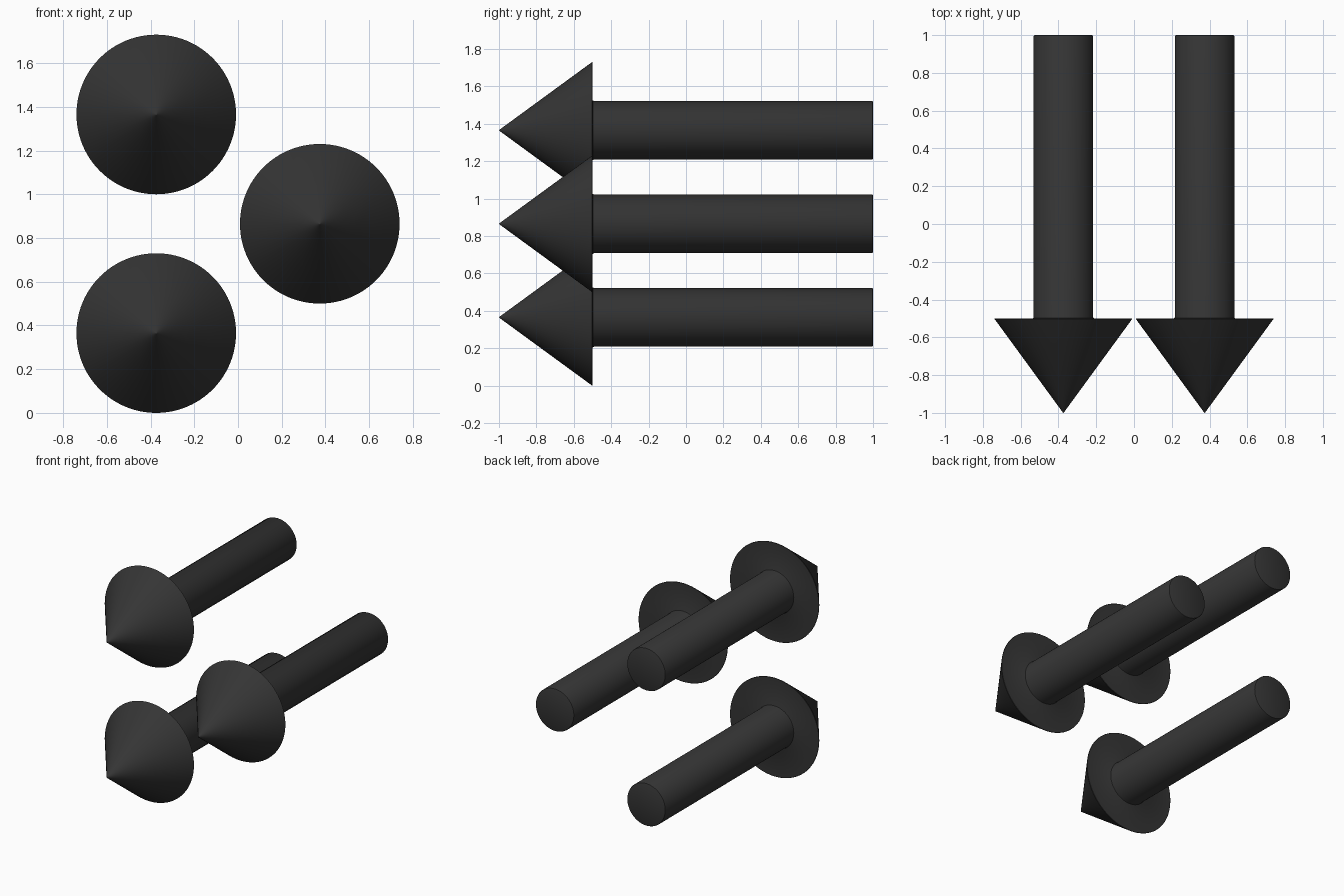
import bpy, bmesh, math

if "Cube" in bpy.data.objects:
    bpy.data.objects.remove(bpy.data.objects["Cube"])

HEAD_R, SHAFT_R, SEGMENTS = 0.365, 0.157, 96

dark = bpy.data.materials.new("dark_finish")
dark.diffuse_color = (0.035, 0.035, 0.035, 1)
dark.use_nodes = True
dark.node_tree.nodes["Principled BSDF"].inputs["Base Color"].default_value = dark.diffuse_color

# Half outline of one arrow as (radius, y), from tip to tail
PROFILE = [
    (0, -1.0), (0.004, -0.996),
    (HEAD_R - 0.003, -0.506), (HEAD_R, -0.502), (HEAD_R - 0.002, -0.5),
    (SHAFT_R + 0.006, -0.5), (SHAFT_R + 0.002, -0.498), (SHAFT_R, -0.492),
    (SHAFT_R, 0.994), (SHAFT_R - 0.002, 0.998), (SHAFT_R - 0.006, 1.0),
    (0, 1.0),
]


def make_arrow(name, x, z):
    """Lathe the outline around the y axis."""
    bm = bmesh.new()
    verts = [bm.verts.new((r, y, 0)) for r, y in PROFILE]
    edges = [bm.edges.new(pair) for pair in zip(verts, verts[1:])]
    bmesh.ops.spin(bm, geom=verts + edges, cent=(0, 0, 0), axis=(0, 1, 0),
                   angle=math.tau, steps=SEGMENTS, use_duplicate=False)
    bmesh.ops.remove_doubles(bm, verts=bm.verts, dist=1e-5)
    bmesh.ops.recalc_face_normals(bm, faces=bm.faces)
    mesh = bpy.data.meshes.new(name)
    bm.to_mesh(mesh)
    bm.free()
    mesh.materials.append(dark)
    obj = bpy.data.objects.new(name, mesh)
    obj.location = (x, 0, z)
    bpy.context.collection.objects.link(obj)
    bpy.context.view_layer.objects.active = obj
    bpy.ops.object.select_all(action='DESELECT')
    obj.select_set(True)
    bpy.ops.object.shade_smooth_by_angle(angle=math.radians(30))


# Two arrows stacked on the left, one between them on the right
make_arrow("lower_left_arrow", -0.374, HEAD_R)
make_arrow("upper_left_arrow", -0.374, HEAD_R + 1.0)
make_arrow("right_arrow", 0.374, HEAD_R + 0.5)
